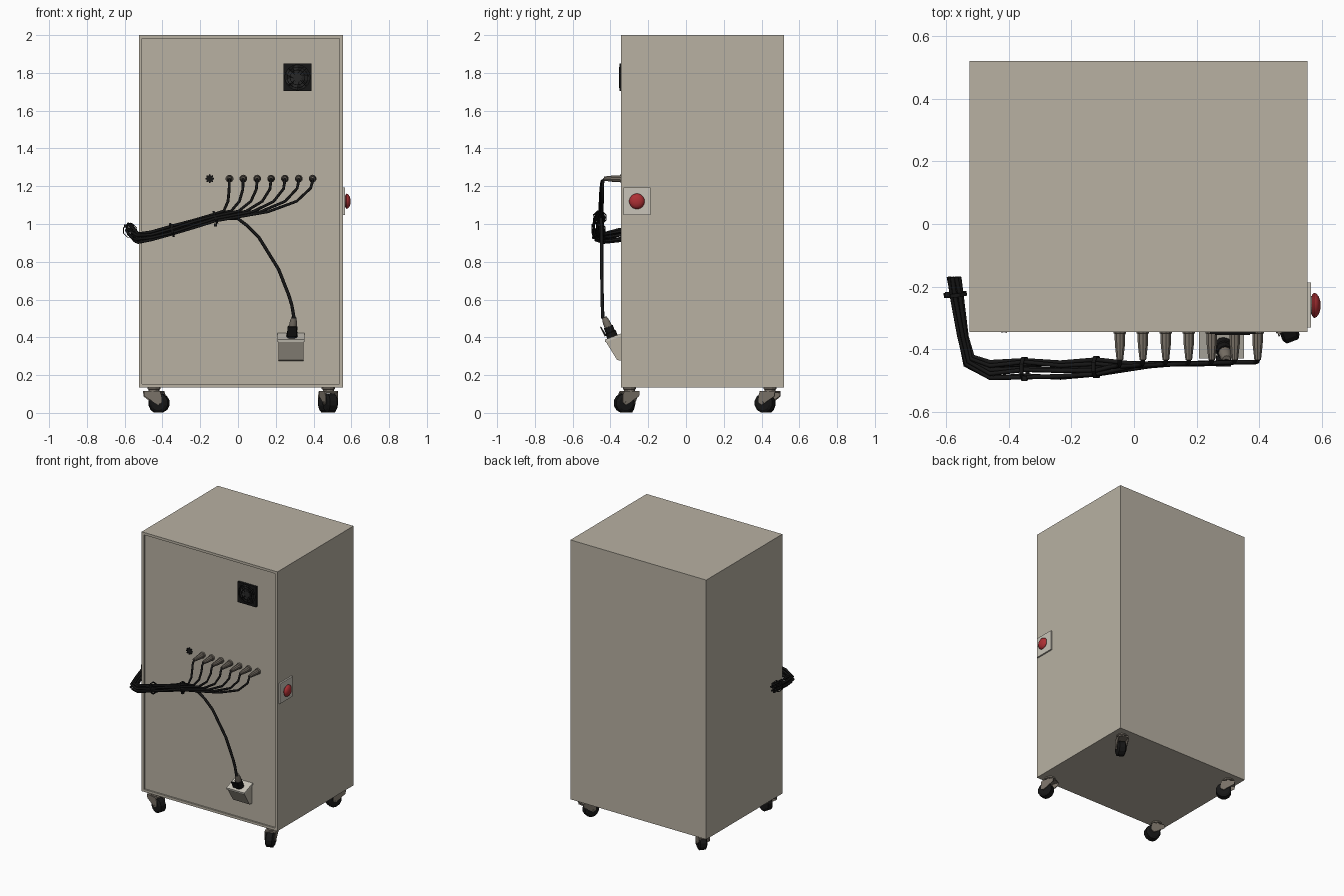
import bpy, bmesh, math
from mathutils import Vector, Matrix

if "Cube" in bpy.data.objects:
    bpy.data.objects.remove(bpy.data.objects["Cube"])


def material(name, rgb):
    m = bpy.data.materials.new(name)
    m.diffuse_color = (*rgb, 1)
    m.use_nodes = True
    m.node_tree.nodes["Principled BSDF"].inputs["Base Color"].default_value = m.diffuse_color
    return m


BEIGE = material("cabinet beige", (0.48, 0.44, 0.365))
PALE = material("pale beige", (0.58, 0.55, 0.48))
GREY = material("warm grey", (0.19, 0.165, 0.135))
BLACK = material("black", (0.008, 0.008, 0.008))
CHARCOAL = material("charcoal", (0.02, 0.02, 0.02))
RED = material("red", (0.42, 0.03, 0.035))


def finish(name, bm, mat, smooth=False):
    bmesh.ops.remove_doubles(bm, verts=bm.verts, dist=1e-5)
    bmesh.ops.recalc_face_normals(bm, faces=bm.faces)
    me = bpy.data.meshes.new(name)
    bm.to_mesh(me)
    bm.free()
    me.materials.append(mat)
    if smooth:
        me.polygons.foreach_set("use_smooth", [True] * len(me.polygons))
        me.set_sharp_from_angle(angle=math.radians(35))
    ob = bpy.data.objects.new(name, me)
    bpy.context.collection.objects.link(ob)
    return ob


def box(name, lo, hi, mat, mtx=Matrix()):
    bm = bmesh.new()
    lo, hi = Vector(lo), Vector(hi)
    bmesh.ops.create_cube(bm, size=1, matrix=mtx @ Matrix.Translation((lo + hi) / 2)
                          @ Matrix.Diagonal((*(hi - lo), 1)))
    return finish(name, bm, mat)


def lathe(name, base, axis, profile, mat, n=12, smooth=False):
    """Revolve (radius, height) points about an axis starting at base."""
    rot = Vector(axis).to_track_quat('Z', 'Y')
    bm = bmesh.new()
    rings = [[bm.verts.new(Vector(base) + rot @ Vector((
        r * math.cos(2 * math.pi * (k + .5) / n), r * math.sin(2 * math.pi * (k + .5) / n), h)))
        for k in range(n)] for r, h in profile]
    for a, b in zip(rings, rings[1:]):
        for k in range(n):
            bm.faces.new((a[k], a[(k + 1) % n], b[(k + 1) % n], b[k]))
    bmesh.ops.dissolve_degenerate(bm, edges=bm.edges, dist=1e-6)
    return finish(name, bm, mat, smooth)


def prism(name, pts, lo, hi, mtx, mat):
    """Extrude a (u, z) outline along the other horizontal axis."""
    bm = bmesh.new()
    a = [bm.verts.new(mtx @ Vector((u, lo, z))) for u, z in pts]
    b = [bm.verts.new(mtx @ Vector((u, hi, z))) for u, z in pts]
    bm.faces.new(a)
    bm.faces.new(b)
    for k in range(len(a)):
        j = (k + 1) % len(a)
        bm.faces.new((a[k], a[j], b[j], b[k]))
    return finish(name, bm, mat)


def cable(name, pts, r=0.0075):
    cu = bpy.data.curves.new(name, 'CURVE')
    cu.dimensions = '3D'
    cu.bevel_depth, cu.bevel_resolution, cu.use_fill_caps = r, 1, True
    sp = cu.splines.new('POLY')
    sp.points.add(len(pts) - 1)
    for p, co in zip(sp.points, pts):
        p.co = (*co, 1)
    cu.materials.append(BLACK)
    ob = bpy.data.objects.new(name, cu)
    bpy.context.collection.objects.link(ob)


# Cabinet with a slightly recessed front panel
bm = bmesh.new()
bmesh.ops.create_cube(bm, size=1, matrix=Matrix.Translation((0.015, 0.0875, 1.0675))
                      @ Matrix.Diagonal((1.08, 0.865, 1.865, 1)))
front = [f for f in bm.faces if f.normal.y < -0.5]
bmesh.ops.inset_region(bm, faces=front, thickness=0.025)
bmesh.ops.inset_region(bm, faces=front, thickness=0.0005, depth=-0.01)
finish("cabinet", bm, BEIGE)
WALL = -0.335

# Fan: square frame with round opening, hub, blades and guard
FX, FZ, H = 0.315, 1.776, 0.073
bm = bmesh.new()
rings = []
for square, y in ((0, -0.352), (1, -0.352), (1, WALL), (0, WALL), (0, -0.352)):
    ring = []
    for k in range(32):
        c, s = math.cos(k * math.pi / 16), math.sin(k * math.pi / 16)
        r = H / max(abs(c), abs(s)) if square else 0.066
        ring.append(bm.verts.new((FX + r * c, y, FZ + r * s)))
    rings.append(ring)
for a, b in zip(rings, rings[1:]):
    for k in range(32):
        bm.faces.new((a[k], a[(k + 1) % 32], b[(k + 1) % 32], b[k]))
finish("fan_frame", bm, BLACK)
lathe("fan_back", (FX, WALL, FZ), (0, -1, 0), [(0, 0.001), (0.067, 0.001)], BLACK, 32)
lathe("fan_hub", (FX, WALL, FZ), (0, -1, 0), [(0.024, 0), (0.024, 0.014), (0, 0.014)], CHARCOAL, 16)
for k in range(7):
    m = (Matrix.Translation((FX, -0.342, FZ)) @ Matrix.Rotation(k * math.tau / 7, 4, 'Y')
         @ Matrix.Rotation(0.3, 4, 'X'))
    box("fan_blade", (0.02, -0.001, -0.013), (0.062, 0.001, 0.013), CHARCOAL, m)
for r in (0.038, 0.053):
    lathe("fan_guard_ring", (FX, -0.351, FZ), (0, -1, 0),
          [(r, 0), (r + .003, 0), (r + .003, .003), (r, .003), (r, 0)], BLACK, 24)
for k in range(4):
    m = Matrix.Translation((FX, -0.352, FZ)) @ Matrix.Rotation(math.pi / 4 + k * math.pi / 2, 4, 'Y')
    box("fan_guard_spoke", (0.02, -0.002, -0.002), (0.075, 0.001, 0.002), BLACK, m)

# Emergency stop on the right side
box("stop_plate", (0.55, -0.331, 1.048), (0.566, -0.187, 1.192), PALE)
lathe("stop_collar", (0.566, -0.26, 1.12), (1, 0, 0), [(0.03, 0), (0.03, 0.006), (0, 0.006)], GREY, 20)
lathe("stop_button", (0.566, -0.26, 1.12), (1, 0, 0),
      [(0, .003), (.034, .003), (.041, .009), (.038, .017), (.027, .025), (.014, .029), (0, .03)],
      RED, 20, True)

# Empty socket
lathe("empty_socket", (-0.15, WALL, 1.24), (0, -1, 0), [(0.018, 0), (0.018, 0.006), (0, 0.006)], BLACK, 12)
for k in range(8):
    a = k * math.tau / 8
    lathe("socket_pin", (-0.15 + .019 * math.cos(a), WALL, 1.24 + .019 * math.sin(a)), (0, -1, 0),
          [(0.005, 0), (0.005, 0.009), (0, 0.009)], BLACK, 6)

# Bundle path: centre, spread in x, y, z
BUNDLE = [((-0.12, -0.457, 1.035), (0, .024, .021)), ((-0.235, -0.467, 1.0), (0, .025, .02)),
          ((-0.35, -0.463, 0.968), (0, .028, .022)), ((-0.46, -0.467, 0.937), (0, .026, .024)),
          ((-0.527, -0.437, 0.925), (.012, .014, .024)), ((-0.547, -0.36, 0.94), (.012, 0, .03)),
          ((-0.567, -0.225, 0.965), (.016, 0, .027)), ((-0.575, -0.17, 0.973), (.017, 0, .03))]


def bundle(i):
    pts = []
    for j, (c, s) in enumerate(BUNDLE):
        a = i * math.tau / 7 + 0.25 * math.sin(j * 1.9 + i)
        k = 0.0 if i == 7 else 1.0
        pts.append(Vector(c) + k * Vector((s[0] * math.cos(a), s[1] * math.cos(a), s[2] * math.sin(a))))
    return pts


# Seven plugs with cables running into the bundle
NEAR = [(-.045, -.43, 1.24), (-.046, -.447, 1.225), (-.047, -.452, 1.18), (-.053, -.455, 1.12), (-.075, -.457, 1.07)]
FAR = [(.395, -.43, 1.24), (.394, -.439, 1.225), (.385, -.442, 1.19), (.31, -.442, 1.12), (.16, -.445, 1.065)]
ORDER = [2, 1, 3, 0, 4, 6, 5]
for i in range(7):
    t = i / 6
    lead = [Vector(a).lerp(Vector(b), t) for a, b in zip(NEAR, FAR)]
    x = lead[0].x
    lathe("plug", (x, WALL, 1.24), (0, -1, 0),
          [(.021, 0), (.021, .014), (.018, .015), (.017, .05), (.011, .1), (0, .1)], GREY, 10, True)
    cable("plug_cable", lead + bundle(ORDER[i]))

# Cable ties with small heads
for c, axis, r, head in (((-0.12, -0.457, 1.035), (1, 0, .3), .034, (0, 0, -.04)),
                         ((-0.35, -0.463, 0.968), (1, 0, .28), .037, (0, -.03, .025)),
                         ((-0.571, -0.225, 0.965), (-.1, 1, .1), .036, (-.025, 0, .025))):
    lathe("cable_tie", c, axis, [(r, -.006), (r + .004, -.006), (r + .004, .006), (r, .006), (r, -.006)], BLACK, 8)
    h, d = Vector(c) + Vector(head), Vector((.008, .008, .008))
    box("tie_head", h - d, h + d, BLACK)

# Power cable dropping to the outlet box
cable("power_cable", [(.297, -.44, .5), (.285, -.443, .57), (.27, -.444, .62), (.215, -.446, .76), (.11, -.446, .93),
                      (.05, -.447, .99), (.0, -.45, 1.028)] + bundle(7), 0.009)

# Outlet box: sloped body with lid plate, plug and latch
side = Matrix(((0, 1, 0, 0), (1, 0, 0, 0), (0, 0, 1, 0), (0, 0, 0, 1)))
prism("outlet_body", [(WALL, .415), (-.425, .378), (-.365, .28), (WALL, .275)], .215, .347, side, BEIGE)
prism("outlet_lid", [(WALL, .423), (-.43, .388), (-.427, .374), (WALL, .409)], .208, .352, side, PALE)
base, up = Vector((.285, -.388, .4)), Vector((.1, -.42, 1)).normalized()
lathe("power_plug_collar", base, up, [(.029, 0), (.029, .03), (.025, .032), (.025, .062), (0, .062)], BLACK, 12)
lathe("power_plug", base + up * .06, up, [(.021, 0), (.019, .03), (.013, .056), (0, .056)], GREY, 12, True)
prism("plug_latch", [(-.43, .405), (-.456, .455), (-.45, .457), (-.42, .41)], .262, .31, side, BLACK)


# Swivel casters, each turned by its own angle (trail direction)
def caster(x, y, deg):
    m = Matrix.Translation((x, y, 0)) @ Matrix.Rotation(math.radians(deg), 4, 'Z')
    axle = m.to_3x3() @ Vector((0, 1, 0))
    lathe("caster_stem", (x, y, .112), (0, 0, 1), [(0, 0), (.03, 0), (.03, .012), (.036, .014), (.036, .024)], GREY, 12)
    cheek = [(-.045, .115), (.042, .115), (.05, .095), (.05, .055), (.032, .042), (.012, .055), (-.042, .088)]
    for s in (-1, 1):
        prism("caster_cheek", cheek, s * .031, s * .036, m, GREY)
    prism("caster_crown", [(-.045, .115), (.042, .115), (.042, .106), (-.045, .106)], -.031, .031, m, GREY)
    lathe("caster_wheel", m @ Vector((.03, 0, .052)), axle,
          [(0, -.029), (.038, -.029), (.052, -.02), (.052, .02), (.038, .029), (0, .029)], BLACK, 12)
    lathe("caster_axle", m @ Vector((.03, 0, .052)), axle,
          [(0, -.039), (.009, -.039), (.009, .039), (0, .039)], GREY, 8)


caster(-0.445, -0.30, -15)
caster(0.478, -0.30, -69)
caster(-0.445, 0.445, -40)
caster(0.478, 0.445, -115)
